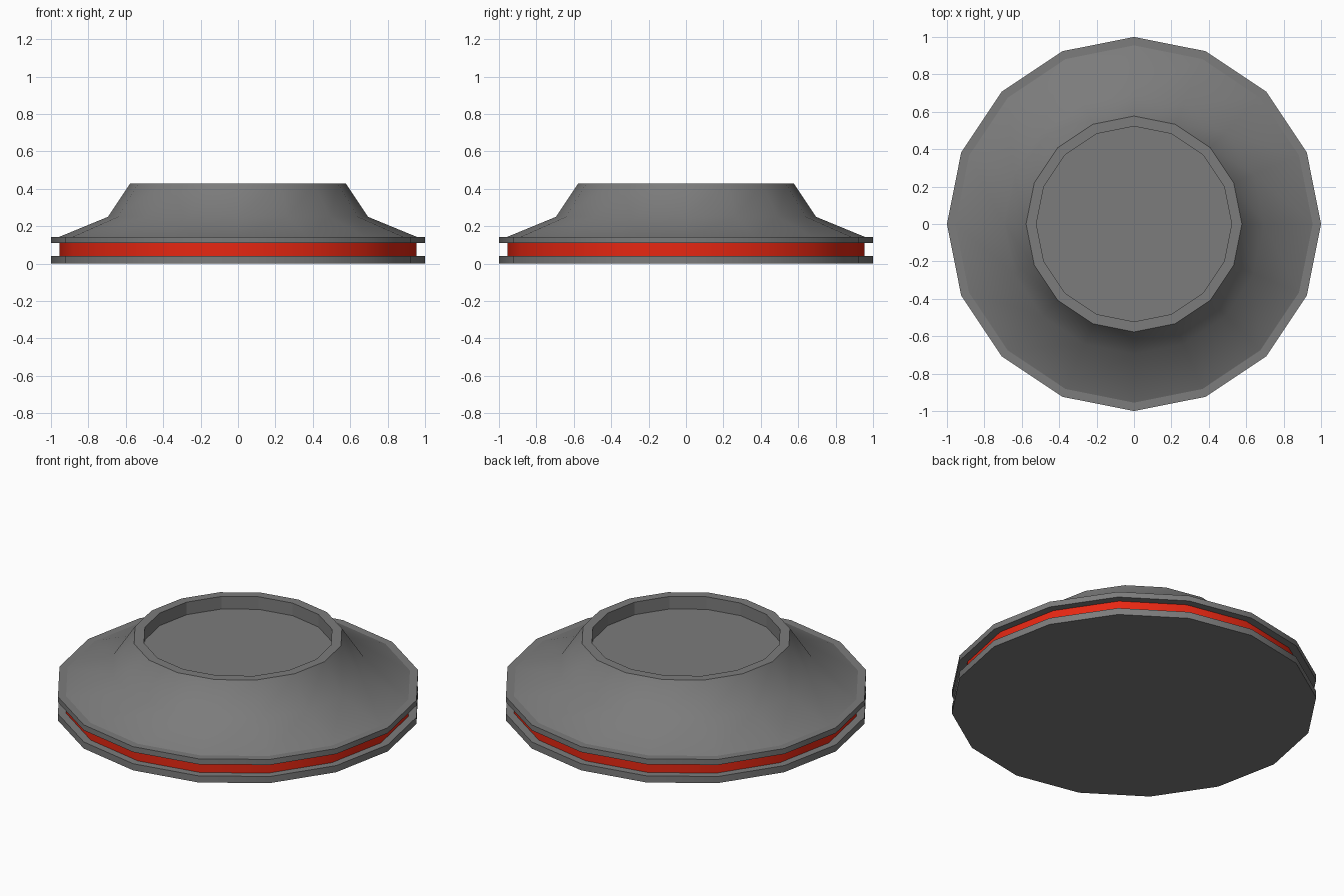
import bpy, bmesh
from math import sin, cos, pi, radians

if "Cube" in bpy.data.objects:
    bpy.data.objects.remove(bpy.data.objects["Cube"])

SIDES = 16


def material(name, color):
    m = bpy.data.materials.new(name)
    m.use_nodes = True
    m.diffuse_color = color
    m.node_tree.nodes["Principled BSDF"].inputs["Base Color"].default_value = color
    return m


def lathe(name, profile, mat, cap_start=False, cap_end=False, smooth=True):
    """Revolve (radius, height) points around z; an upward profile faces outward."""
    bm = bmesh.new()
    rings = [[bm.verts.new((r * cos(2 * pi * i / SIDES), r * sin(2 * pi * i / SIDES), z))
              for i in range(SIDES)] for r, z in profile]
    for low, high in zip(rings, rings[1:]):
        for i in range(SIDES):
            j = (i + 1) % SIDES
            bm.faces.new((low[i], low[j], high[j], high[i]))
    if cap_start:
        bm.faces.new(rings[0][::-1])
    if cap_end:
        bm.faces.new(rings[-1])
    mesh = bpy.data.meshes.new(name)
    bm.to_mesh(mesh)
    bm.free()
    mesh.materials.append(mat)
    obj = bpy.data.objects.new(name, mesh)
    bpy.context.collection.objects.link(obj)
    if smooth:
        bpy.ops.object.select_all(action='DESELECT')
        obj.select_set(True)
        bpy.context.view_layer.objects.active = obj
        bpy.ops.object.shade_smooth_by_angle(angle=radians(40))
    return obj


grey = material("grey_metal", (0.2, 0.2, 0.2, 1))
red = material("red_band", (0.8, 0.02, 0.006, 1))

# Bottom disc with its upper lip
lathe("base_disc", [(1, 0), (1, 0.04), (0.955, 0.04)], grey, cap_start=True)
# Recessed coloured band
lathe("light_band", [(0.955, 0.04), (0.955, 0.11)], red)
# Upper flange
lathe("upper_flange", [(0.955, 0.11), (1, 0.11), (1, 0.143), (0.955, 0.143)], grey)
# Flared body
lathe("flared_body", [(0.955, 0.143), (0.695, 0.25), (0.577, 0.428)], grey)
# Top rim and sunken floor
lathe("top_recess", [(0.577, 0.428), (0.522, 0.428), (0.522, 0.352)], grey,
      cap_end=True, smooth=False)
